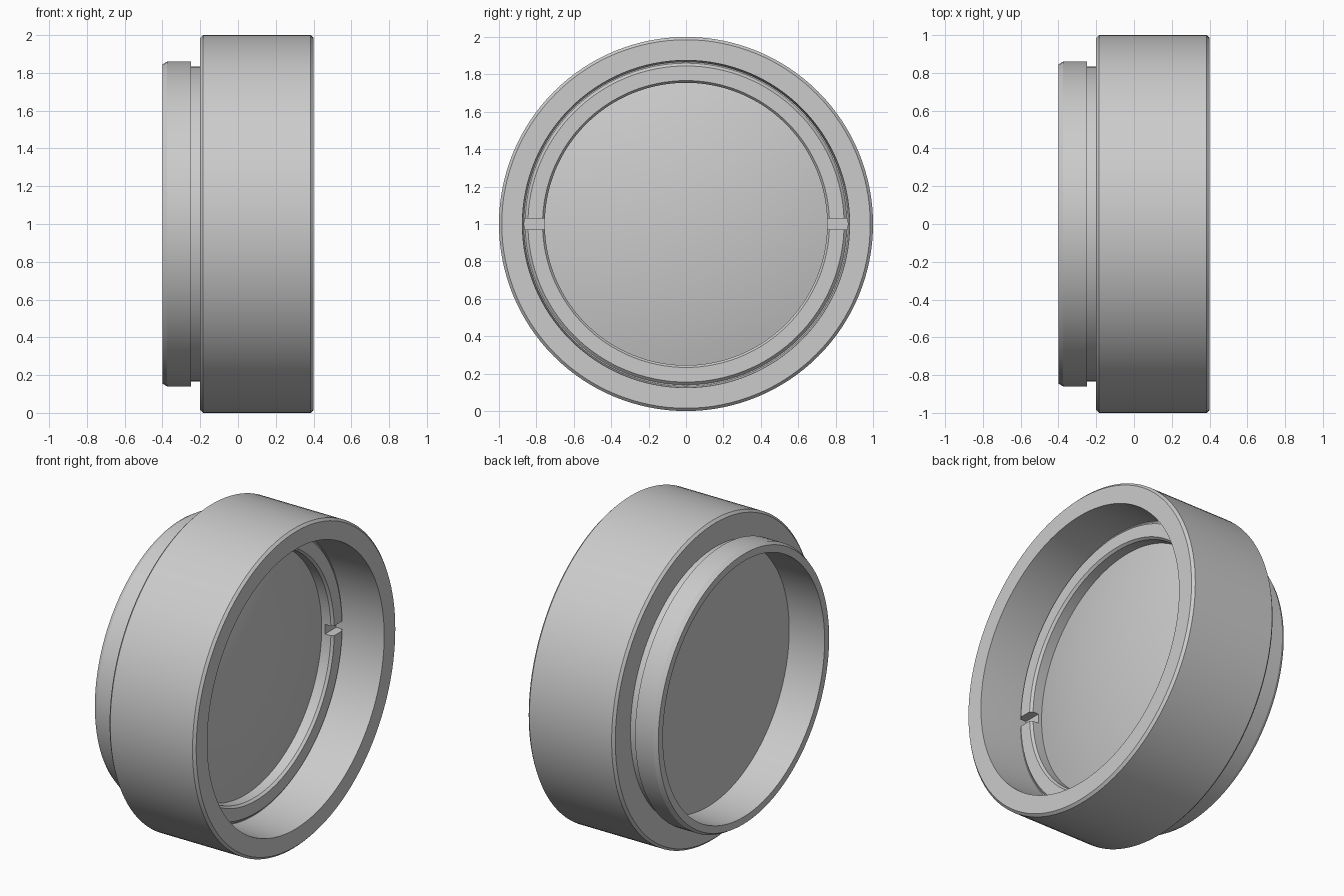
import bpy
import bmesh
import math
from mathutils import Matrix, Vector

if "Cube" in bpy.data.objects:
    bpy.data.objects.remove(bpy.data.objects["Cube"], do_unlink=True)

SEGMENTS = 128

grey = bpy.data.materials.new("plain grey")
grey.use_nodes = True
colour = (0.6, 0.6, 0.6, 1)
grey.diffuse_color = colour
grey.node_tree.nodes["Principled BSDF"].inputs["Base Color"].default_value = colour


def lathe(name, profile, closed=True):
    """Spin (x, radius) points around the x axis, at height 1."""
    bm = bmesh.new()
    verts = [bm.verts.new((x, 0, r)) for x, r in profile]
    pairs = list(zip(verts, verts[1:]))
    if closed:
        pairs.append((verts[-1], verts[0]))
    edges = [bm.edges.new(p) for p in pairs]
    bmesh.ops.spin(bm, geom=verts + edges, cent=(0, 0, 0), axis=(1, 0, 0),
                   angle=math.tau, steps=SEGMENTS, use_merge=True)
    bmesh.ops.remove_doubles(bm, verts=bm.verts, dist=0.0001)
    bmesh.ops.recalc_face_normals(bm, faces=bm.faces)
    bmesh.ops.translate(bm, verts=bm.verts, vec=(0, 0, 1))
    return finish(name, bm)


def finish(name, bm):
    mesh = bpy.data.meshes.new(name)
    bm.to_mesh(mesh)
    bm.free()
    mesh.materials.append(grey)
    obj = bpy.data.objects.new(name, mesh)
    bpy.context.collection.objects.link(obj)
    return obj


# Housing: wide barrel, groove and narrow rear lip
housing = lathe("housing", [
    (0.4, 0.985), (0.385, 1), (-0.185, 1), (-0.2, 0.985),
    (-0.2, 0.835), (-0.25, 0.835), (-0.25, 0.86), (-0.375, 0.86),
    (-0.4, 0.845), (-0.4, 0.8), (0.03, 0.8), (0.03, 0.865),
    (0.15, 0.865), (0.4, 0.875)])

# Retaining ring with chamfered edges
ring = lathe("retaining_ring", [
    (0.025, 0.755), (0.115, 0.755), (0.13, 0.767), (0.13, 0.845),
    (0.115, 0.86), (0.115, 0.867), (0.025, 0.867)])

# Two spanner slots across the ring
bm = bmesh.new()
for side in (-1, 1):
    place = Matrix.Translation((0.13, side * 0.81, 1)) @ Matrix.Diagonal((0.11, 0.2, 0.06, 1))
    bmesh.ops.create_cube(bm, size=1, matrix=place)
cutter = finish("slot_cutter", bm)
cutter.hide_render = True
slots = ring.modifiers.new("slots", 'BOOLEAN')
slots.operation = 'DIFFERENCE'
slots.solver = 'EXACT'
slots.object = cutter
bpy.context.view_layer.objects.active = ring
bpy.ops.object.modifier_apply(modifier="slots")
bpy.data.objects.remove(cutter, do_unlink=True)

# Lens: flat back, domed front
EDGE, SAG, STEPS = 0.76, 0.1, 12
radius = (EDGE ** 2 + SAG ** 2) / (2 * SAG)
sweep = math.asin(EDGE / radius)
dome = []
for i in range(STEPS + 1):
    a = sweep * (1 - i / STEPS)
    dome.append((0.05 + SAG - radius * (1 - math.cos(a)), radius * math.sin(a)))
lens = lathe("lens", [(-0.155, 0), (-0.155, 0.803), (0.028, 0.803), (0.028, EDGE)] + dome,
             closed=False)

# Smooth curves, crisp edges
for obj in bpy.context.selected_objects:
    obj.select_set(False)
for obj in (housing, ring, lens):
    obj.select_set(True)
bpy.context.view_layer.objects.active = housing
bpy.ops.object.shade_smooth_by_angle(angle=math.radians(25))
